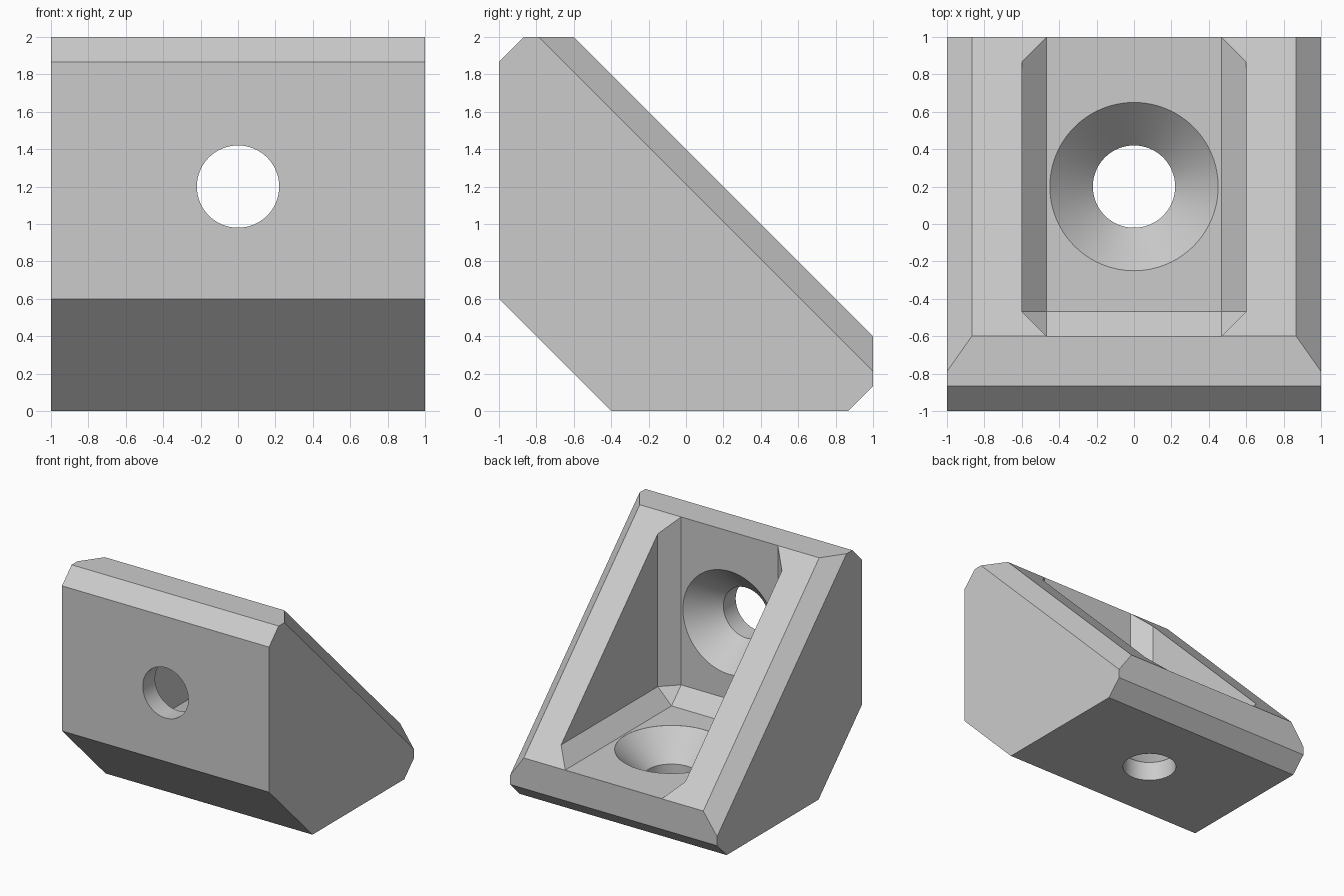
import bpy, bmesh, math
from mathutils import Vector

if "Cube" in bpy.data.objects:
    bpy.data.objects.remove(bpy.data.objects["Cube"], do_unlink=True)

WALL = 0.4       # thickness of floor and front plate
CHAMFER = 0.133  # size of every small chamfer
SEGMENTS = 96

grey = bpy.data.materials.new("plain_grey")
grey.use_nodes = True
colour = (0.6, 0.6, 0.6, 1)
grey.diffuse_color = colour
next(n for n in grey.node_tree.nodes if n.type == 'BSDF_PRINCIPLED').inputs["Base Color"].default_value = colour


def make_object(name, bm):
    bmesh.ops.recalc_face_normals(bm, faces=bm.faces[:])
    mesh = bpy.data.meshes.new(name)
    bm.to_mesh(mesh)
    bm.free()
    mesh.materials.append(grey)
    ob = bpy.data.objects.new(name, mesh)
    bpy.context.collection.objects.link(ob)
    return ob


def bracket_body():
    # side outline, as (y, z), extruded across the width
    c = CHAMFER
    outline = [(-1, 0.6), (-0.4, 0), (1 - c, 0), (1, c), (1, WALL),
               (-0.6, 2), (c - 1, 2), (-1, 2 - c)]
    bm = bmesh.new()
    side = bm.faces.new([bm.verts.new((-1, y, z)) for y, z in outline])
    new = bmesh.ops.extrude_face_region(bm, geom=[side])["geom"]
    bmesh.ops.translate(bm, vec=(2, 0, 0),
                        verts=[v for v in new if isinstance(v, bmesh.types.BMVert)])
    bmesh.ops.recalc_face_normals(bm, faces=bm.faces[:])
    # slice off both long edges of the sloping rim
    slope = Vector((0, 1, 1)).normalized()
    for s in (-1, 1):
        cut = bmesh.ops.bisect_plane(
            bm, geom=bm.verts[:] + bm.edges[:] + bm.faces[:],
            plane_co=(s * (1 - c), 1, WALL),
            plane_no=Vector((s, 0, 0)) + slope, clear_outer=True)["geom_cut"]
        bmesh.ops.holes_fill(bm, edges=[e for e in cut if isinstance(e, bmesh.types.BMEdge)], sides=0)
    return make_object("corner_bracket", bm)


def pocket_cutter():
    # chamfered block, open through the slope
    low, high = Vector((-0.6, -0.6, WALL + 0.0005)), Vector((0.6, 2, 3))
    bm = bmesh.new()
    bmesh.ops.create_cube(bm, size=1)
    bmesh.ops.scale(bm, vec=high - low, verts=bm.verts[:])
    bmesh.ops.translate(bm, vec=(low + high) / 2, verts=bm.verts[:])
    bmesh.ops.bevel(bm, geom=bm.edges[:], offset=CHAMFER, offset_type='OFFSET',
                    segments=1, profile=0.5, affect='EDGES')
    return make_object("pocket_cutter", bm)


def screw_cutter(name, location, tilt):
    # straight bore opening into a countersink
    bm = bmesh.new()
    rings = []
    for r, z in [(0.22, -0.1), (0.22, 0.17), (0.45, WALL), (0.45, 0.5)]:
        rings.append([bm.verts.new((r * math.cos(a), r * math.sin(a), z))
                      for a in (math.tau * i / SEGMENTS for i in range(SEGMENTS))])
    for lower, upper in zip(rings, rings[1:]):
        for i in range(SEGMENTS):
            j = (i + 1) % SEGMENTS
            bm.faces.new((lower[i], lower[j], upper[j], upper[i]))
    bm.faces.new(rings[0])
    bm.faces.new(rings[-1])
    ob = make_object(name, bm)
    ob.location = location
    ob.rotation_euler.x = tilt
    return ob


bracket = bracket_body()
cutters = [pocket_cutter(),
           screw_cutter("floor_hole_cutter", (0, 0.2, 0), 0),
           screw_cutter("front_hole_cutter", (0, -1, 1.2), -math.pi / 2)]

# carve the pocket and both screw holes
bpy.ops.object.select_all(action='DESELECT')
bpy.context.view_layer.objects.active = bracket
bracket.select_set(True)
bpy.context.view_layer.update()
for cutter in cutters:
    cutter.hide_render = True
    mod = bracket.modifiers.new(cutter.name, 'BOOLEAN')
    mod.operation = 'DIFFERENCE'
    mod.solver = 'EXACT'
    mod.object = cutter
    bpy.ops.object.modifier_apply(modifier=mod.name)
    bpy.data.objects.remove(cutter, do_unlink=True)

bpy.ops.object.shade_smooth_by_angle(angle=math.radians(20))
